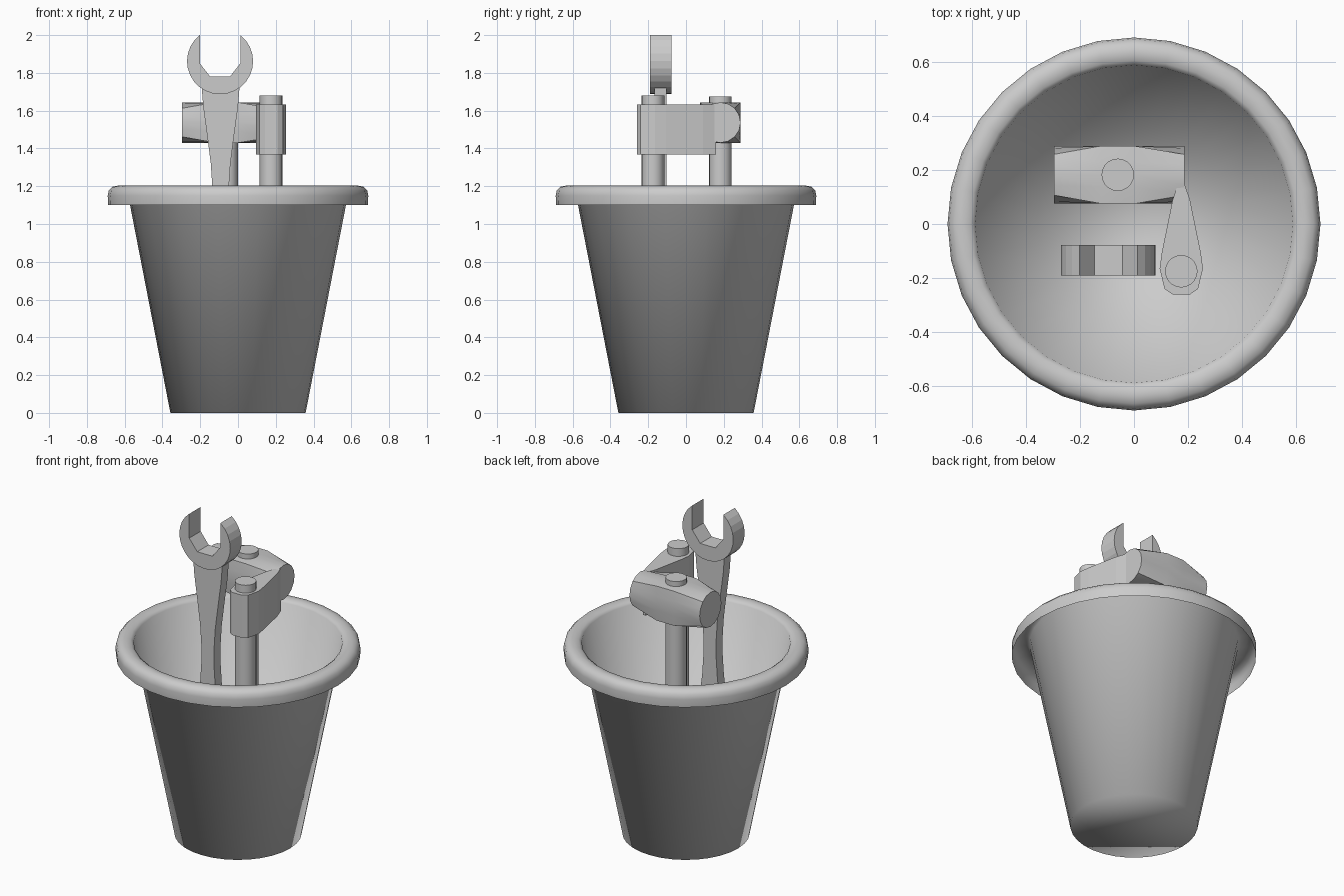
import bpy, bmesh
from math import sin, cos, pi, radians, sqrt, acos

if "Cube" in bpy.data.objects:
    bpy.data.objects.remove(bpy.data.objects["Cube"])


def finish(name, bm, smooth=None):
    bmesh.ops.recalc_face_normals(bm, faces=bm.faces)
    me = bpy.data.meshes.new(name)
    bm.to_mesh(me)
    bm.free()
    ob = bpy.data.objects.new(name, me)
    bpy.context.collection.objects.link(ob)
    if smooth is not None:
        bpy.ops.object.select_all(action='DESELECT')
        ob.select_set(True)
        bpy.context.view_layer.objects.active = ob
        if smooth >= 180:
            bpy.ops.object.shade_smooth()
        else:
            bpy.ops.object.shade_smooth_by_angle(angle=radians(smooth))
    return ob


def loft(name, rings, cap_start=True, cap_end=True, smooth=None):
    """Skin a list of closed rings that have equal point counts."""
    bm = bmesh.new()
    rows = [[bm.verts.new(p) for p in ring] for ring in rings]
    n = len(rows[0])
    for a, b in zip(rows, rows[1:]):
        for i in range(n):
            j = (i + 1) % n
            bm.faces.new((a[i], a[j], b[j], b[i]))
    if cap_start:
        bm.faces.new(rows[0])
    if cap_end:
        bm.faces.new(rows[-1])
    return finish(name, bm, smooth)


def circle(r, z, n, cx=0, cy=0):
    return [(cx + r * sin(2 * pi * i / n), cy + r * cos(2 * pi * i / n), z)
            for i in range(n)]


# Bucket: thin tapered wall with floor and a rolled lip open underneath
profile = [(0.358, 0), (0.588, 1.185), (0.605, 1.198), (0.635, 1.203),
           (0.665, 1.197), (0.684, 1.178), (0.69, 1.15), (0.687, 1.1)]
loft("bucket", [circle(r, z, 32) for r, z in profile], cap_end=False, smooth=180)

# Tool handles
for name, x, y, top in (("hammer_handle", -0.06, 0.182, 1.675),
                        ("axe_handle", 0.175, -0.175, 1.68)):
    loft(name, [circle(0.06, z, 20, x, y) for z in (0.06, top)], smooth=40)

# Hammer head: square middle blending to round striking faces
def head_ring(x, square, h=0.107, n=16):
    ring = []
    for i in range(n):
        a = 2 * pi * i / n
        k = h / max(abs(cos(a)), abs(sin(a))) if square else h
        ring.append((x, 0.182 + k * cos(a), 1.537 + k * sin(a)))
    return ring


loft("hammer_head", [head_ring(-0.296, False), head_ring(-0.12, True),
                     head_ring(0.0, True), head_ring(0.186, False)], smooth=50)

# Axe head: rounded butt tapering to a thin edge
half = [(0.033, -0.26), (0.062, -0.24), (0.08, -0.165), (0.072, -0.105),
        (0.032, 0.09), (0.008, 0.16)]
outline = [(x, y) for x, y in half] + [(-x, y) for x, y in reversed(half)]
loft("axe_head", [[(0.175 + x, y, z) for x, y in outline] for z in (1.367, 1.632)])

# Wrench: open jaw on each end of a waisted handle
WX, WY, MID = -0.095, -0.134, 1.14


def flip(z, end):
    return z if end > 0 else 2 * MID - z


R, CZ, SLOT = 0.175, 1.862, 0.107
a0 = acos(SLOT / R)
jaw = [(R * cos(a0 - (pi + 2 * a0) * i / 22), CZ + R * sin(a0 - (pi + 2 * a0) * i / 22))
       for i in range(23)]
jaw += [(-SLOT, 1.85), (-0.052, 1.78), (0.052, 1.78), (SLOT, 1.85)]
for name, end in (("wrench_top_jaw", 1), ("wrench_bottom_jaw", -1)):
    loft(name, [[(WX + x, WY + d, flip(z, end)) for x, z in jaw] for d in (-0.056, 0.056)])

waist = [(0.1, 1.725), (0.092, 1.62), (0.07, 1.46), (0.052, 1.32), (0.044, 1.2)]
levels = waist + [(w, flip(z, -1)) for w, z in reversed(waist)]
loft("wrench_handle", [[(WX + 0.003 + sx * w, WY + sy * 0.032, z)
                        for sx, sy in ((-1, -1), (1, -1), (1, 1), (-1, 1))]
                       for w, z in levels], smooth=30)
